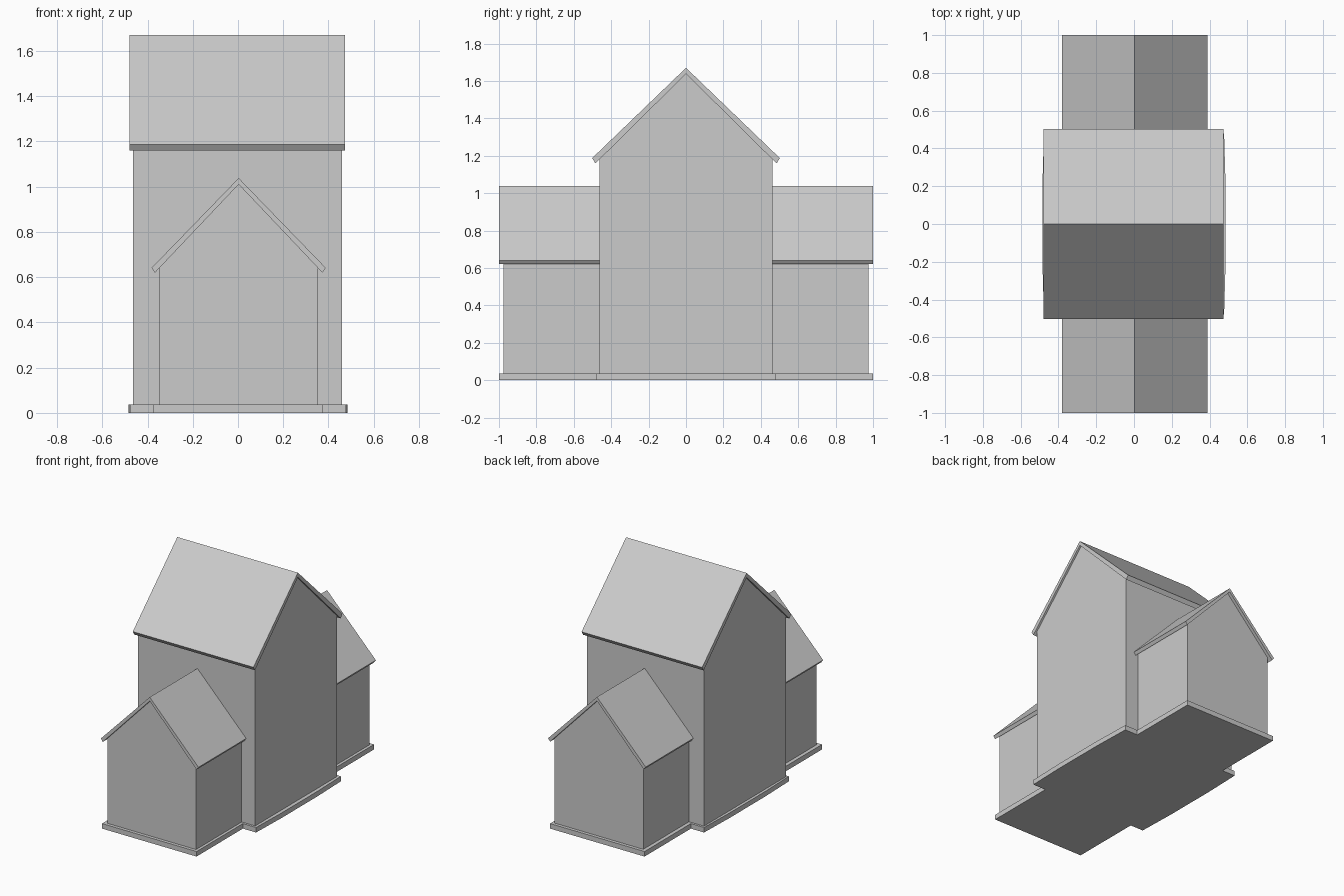
import bpy
import bmesh
from mathutils import Vector

cube = bpy.data.objects.get("Cube")
if cube:
    bpy.data.objects.remove(cube, do_unlink=True)

grey = bpy.data.materials.new("plain grey")
grey.use_nodes = True
colour = (0.6, 0.6, 0.6, 1)
grey.diffuse_color = colour
grey.node_tree.nodes["Principled BSDF"].inputs["Base Color"].default_value = colour


def prism(name, outline, start, end):
    """Extrude a closed outline of 3D points along the vector start -> end."""
    bm = bmesh.new()
    face = bm.faces.new([bm.verts.new(Vector(p) + Vector(start)) for p in outline])
    made = bmesh.ops.extrude_face_region(bm, geom=[face])["geom"]
    verts = [v for v in made if isinstance(v, bmesh.types.BMVert)]
    bmesh.ops.translate(bm, verts=verts, vec=Vector(end) - Vector(start))
    bmesh.ops.recalc_face_normals(bm, faces=bm.faces)
    mesh = bpy.data.meshes.new(name)
    bm.to_mesh(mesh)
    bm.free()
    mesh.materials.append(grey)
    obj = bpy.data.objects.new(name, mesh)
    bpy.context.collection.objects.link(obj)


def house(name, place, axis, wall, roof, half, ridge, under, eave_out, eave_in):
    """Gabled walls and a bent roof slab; wall and roof are spans along axis."""
    slope = (under - eave_in[1]) / eave_in[0]
    top = under - half * slope
    walls = [(-half, BASE), (half, BASE), (half, top), (0, under), (-half, top)]
    slab = [(0, ridge), eave_out, eave_in, (0, under),
            (-eave_in[0], eave_in[1]), (-eave_out[0], eave_out[1])]
    for part, outline, span in (("walls", walls, wall), ("roof", slab, roof)):
        prism(f"{name}_{part}", [place(a, z) for a, z in outline],
              axis * span[0], axis * span[1])


X, Y, Z = Vector((1, 0, 0)), Vector((0, 1, 0)), Vector((0, 0, 1))
BASE = 0.036
SHIFT = 0.003

# Tall middle house, ridge running left to right
house("main", lambda a, z: (0, a, z), X, (-0.465, 0.459), (-0.479, 0.473),
      0.462, 1.67, 1.638, (0.502, 1.187), (0.484, 1.159))

# Matching low wings at the front and back
for name, side in (("front_wing", -1), ("back_wing", 1)):
    house(name, lambda a, z: (a + SHIFT, 0, z), Y, (side * 0.45, side * 0.977),
          (side * 0.46, side), 0.35, 1.038, 1.01, (0.385, 0.641), (0.37, 0.62))

# One cross-shaped plinth with slightly bowed sides
quarter = [(0.37 + SHIFT, 1), (0.37 + SHIFT, 0.478), (0.477, 0.478), (0.485, 0.2)]
right = quarter + [(x, -y) for x, y in reversed(quarter)]
left = [(-x, -y) for x, y in right]
prism("plinth", [(x, y, 0) for x, y in right + left], Z * 0, Z * BASE)
